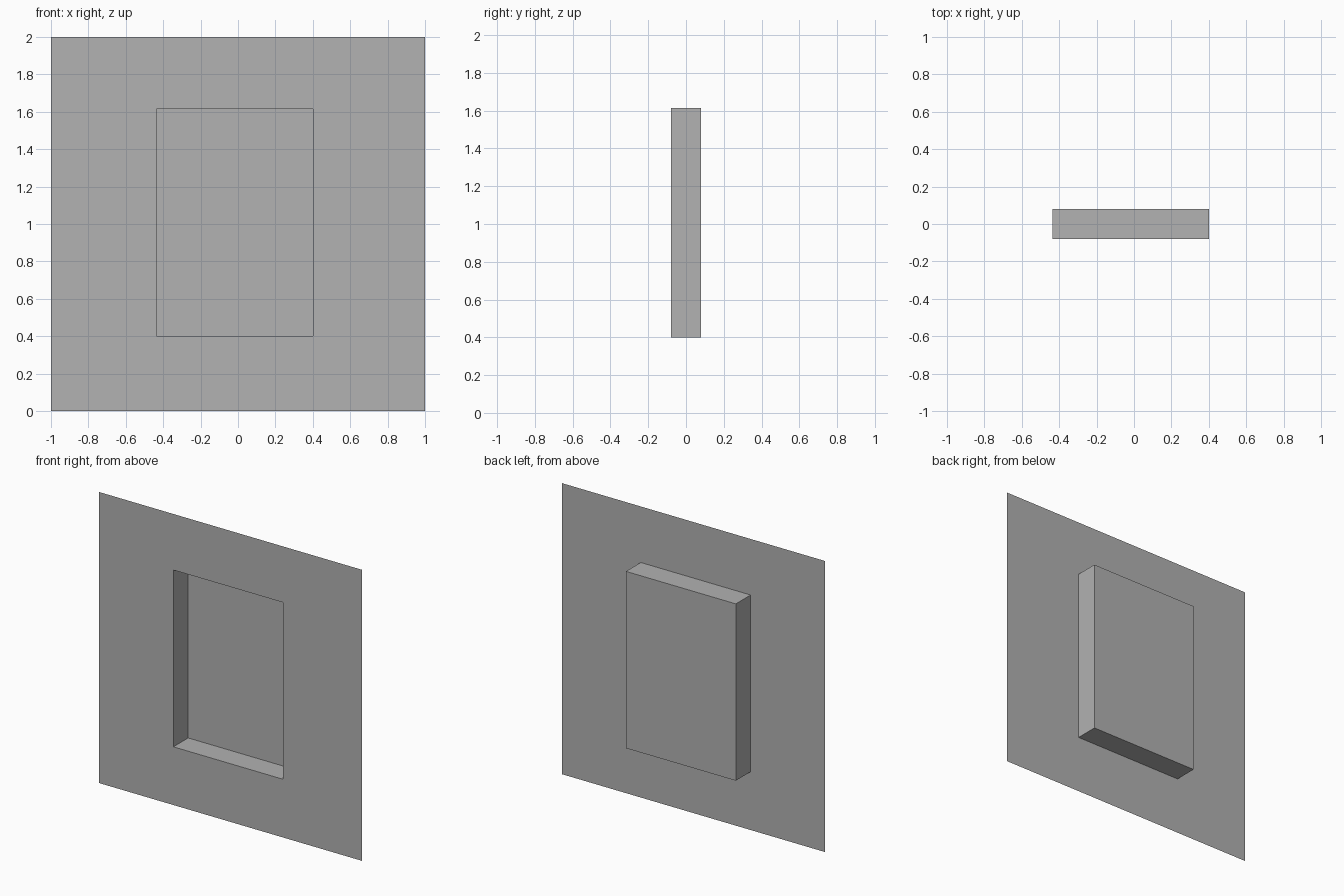
import bpy
import bmesh
from mathutils import Vector

cube = bpy.data.objects.get("Cube")
if cube:
    bpy.data.objects.remove(cube, do_unlink=True)

# Plain grey material
grey = bpy.data.materials.new("plain_grey")
grey.use_nodes = True
colour = (0.445, 0.445, 0.445, 1)
grey.diffuse_color = colour
grey.node_tree.nodes["Principled BSDF"].inputs["Base Color"].default_value = colour

FRONT, BACK = -0.08, 0.08
LEFT, RIGHT, BOTTOM, TOP = -0.435, 0.4, 0.4, 1.615


def ring(bm, x0, x1, z0, z1, y):
    """Four corners of an upright rectangle."""
    corners = ((x0, z0), (x1, z0), (x1, z1), (x0, z1))
    return [bm.verts.new(Vector((x, y, z))) for x, z in corners]


def bridge(bm, a, b):
    """Join two matching rings with quads."""
    for i in range(len(a)):
        j = (i + 1) % len(a)
        bm.faces.new((a[i], a[j], b[j], b[i]))


# Thin wall sheet with a rectangular niche pushed back through it
bm = bmesh.new()
outer = ring(bm, -1, 1, 0, 2, FRONT)
opening = ring(bm, LEFT, RIGHT, BOTTOM, TOP, FRONT)
niche_back = ring(bm, LEFT, RIGHT, BOTTOM, TOP, BACK)
bridge(bm, outer, opening)
bridge(bm, opening, niche_back)
bm.faces.new(niche_back)

mesh = bpy.data.meshes.new("wall_with_niche")
bm.to_mesh(mesh)
bm.free()
mesh.materials.append(grey)
wall = bpy.data.objects.new("wall_with_niche", mesh)
bpy.context.collection.objects.link(wall)
